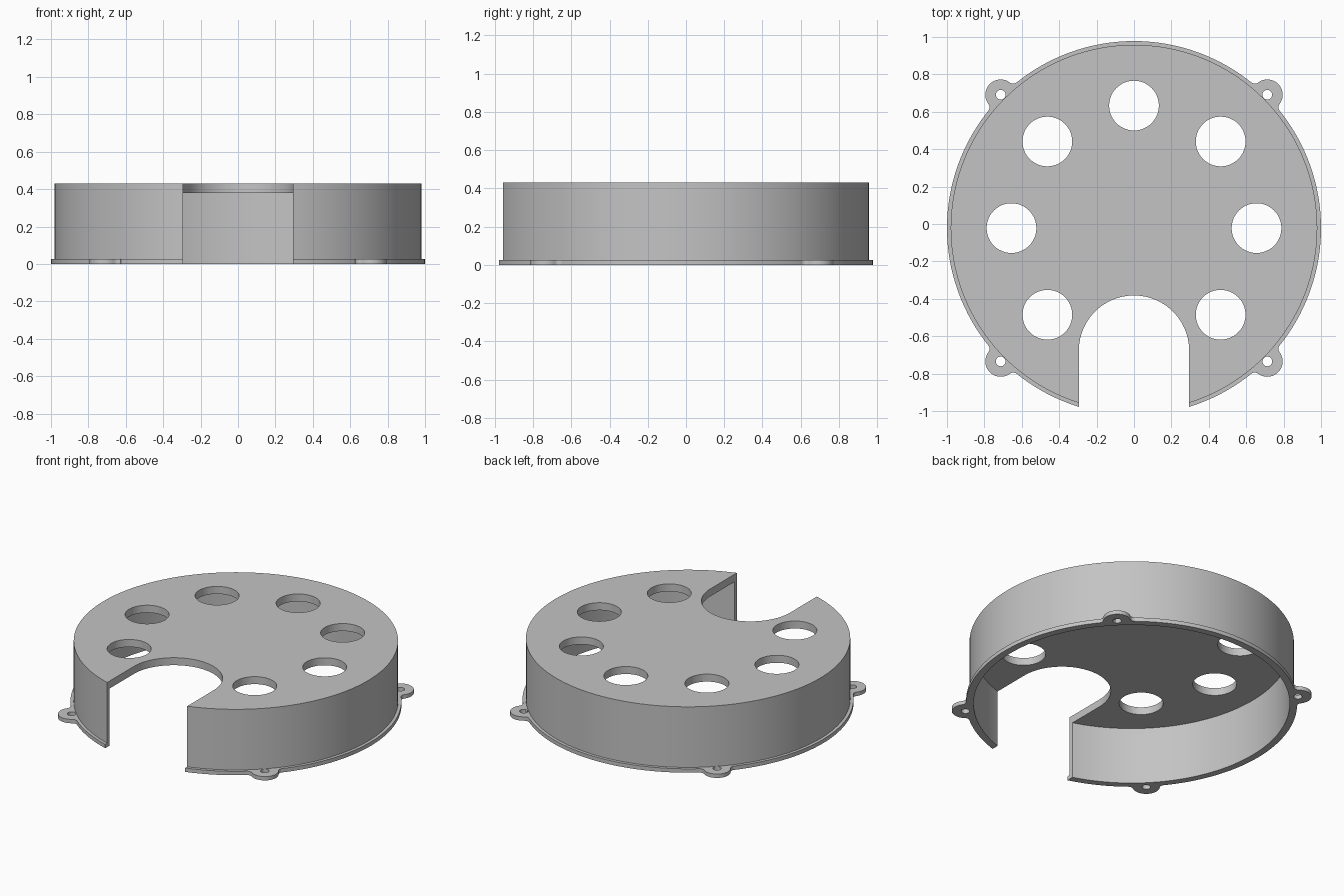
import bpy
import bmesh
from math import sin, cos, pi, radians, acos, sqrt
from mathutils import Vector, Matrix

if "Cube" in bpy.data.objects:
    bpy.data.objects.remove(bpy.data.objects["Cube"], do_unlink=True)

CENTRE_Y = -0.022
HEIGHT, CEILING, FLANGE_TOP = 0.43, 0.38, 0.026
R_FLANGE, R_WALL, R_INNER = 1.0, 0.98, 0.955
R_PORTS, PORT, NOTCH = 0.655, 0.133, 0.295
R_LUGS, LUG, SCREW, FILLET = 1.008, 0.082, 0.026, 0.03

grey = bpy.data.materials.new("plain grey")
grey.use_nodes = True
colour = (0.55, 0.55, 0.55, 1)
grey.diffuse_color = colour
grey.node_tree.nodes["Principled BSDF"].inputs["Base Color"].default_value = colour


def make_object(name, bm):
    bmesh.ops.recalc_face_normals(bm, faces=bm.faces)
    mesh = bpy.data.meshes.new(name)
    bm.to_mesh(mesh)
    bm.free()
    mesh.materials.append(grey)
    obj = bpy.data.objects.new(name, mesh)
    bpy.context.collection.objects.link(obj)
    return obj


def arc(cx, cy, r, start, end, n):
    steps = [start + (end - start) * i / n for i in range(n + 1)]
    return [(cx + r * cos(a), cy + r * sin(a)) for a in steps]


def prism(name, outline, bottom, top):
    bm = bmesh.new()
    face = bm.faces.new([bm.verts.new((x, y, bottom)) for x, y in outline])
    new = bmesh.ops.extrude_face_region(bm, geom=[face])["geom"]
    verts = [v for v in new if isinstance(v, bmesh.types.BMVert)]
    bmesh.ops.translate(bm, verts=verts, vec=(0, 0, top - bottom))
    return make_object(name, bm)


def combine(target, tool, operation):
    tool.hide_render = True
    mod = target.modifiers.new(tool.name, "BOOLEAN")
    mod.object, mod.operation, mod.solver = tool, operation, "EXACT"
    bpy.context.view_layer.objects.active = target
    bpy.ops.object.modifier_apply(modifier=mod.name)
    bpy.data.objects.remove(tool, do_unlink=True)


# Cover shell: a revolved cup, open below, with a thin flange
profile = [(0, CEILING), (R_INNER, CEILING), (R_INNER, 0), (R_FLANGE, 0),
           (R_FLANGE, FLANGE_TOP), (R_WALL, FLANGE_TOP), (R_WALL, HEIGHT), (0, HEIGHT)]
bm = bmesh.new()
ring = [bm.verts.new((r, 0, z)) for r, z in profile]
edges = [bm.edges.new(pair) for pair in zip(ring, ring[1:])]
bmesh.ops.spin(bm, geom=ring + edges, cent=(0, 0, 0), axis=(0, 0, 1),
               angle=2 * pi, steps=144, use_duplicate=False)
bmesh.ops.remove_doubles(bm, verts=bm.verts, dist=0.0001)
cover = make_object("cover", bm)


# Screw lug outline along +x: round end, filleted into the flange
a, b, c = R_FLANGE + FILLET, R_LUGS, LUG + FILLET
swing = acos((a * a + b * b - c * c) / (2 * a * b))
fx, fy = a * cos(swing), a * sin(swing)
lean = acos((fx - R_LUGS) / c)
upper = arc(fx, fy, FILLET, pi + swing, pi + lean, 8)
lower = [(x, -y) for x, y in reversed(upper)]
end = arc(R_LUGS, 0, LUG, lean, -lean, 28)[1:-1]
lug_outline = [(0.97, fy)] + upper + end + lower + [(0.97, -fy)]

for quarter in range(4):
    angle = radians(45 + 90 * quarter)
    lug = prism("lug", lug_outline, 0, FLANGE_TOP)
    lug.data.transform(Matrix.Rotation(angle, 4, "Z"))
    # trim the lug root so that it stays outside the inner wall
    combine(cover, lug, "UNION")
    hole = prism("screw_hole", arc(R_LUGS * cos(angle), R_LUGS * sin(angle),
                                   SCREW, 0, 2 * pi, 24)[:-1], -0.1, 0.1)
    combine(cover, hole, "DIFFERENCE")

# Seven round ports, with the eighth place opened into a notch
for i in range(-1, 6):
    angle = i * pi / 4
    port = prism("port", arc(R_PORTS * cos(angle), R_PORTS * sin(angle),
                             PORT, 0, 2 * pi, 48)[:-1], 0.3, 0.5)
    combine(cover, port, "DIFFERENCE")

notch = prism("notch", arc(0, -R_PORTS, NOTCH, 0, pi, 40)
              + [(-NOTCH, -1.2), (NOTCH, -1.2)], -0.1, 0.6)
combine(cover, notch, "DIFFERENCE")

# Centre the cut cover and shade its round walls
cover.data.transform(Matrix.Translation((0, CENTRE_Y, 0)))
cover.data.materials.clear()
cover.data.materials.append(grey)
for polygon in cover.data.polygons:
    polygon.material_index = 0
bpy.ops.object.select_all(action="DESELECT")
cover.select_set(True)
bpy.context.view_layer.objects.active = cover
bpy.ops.object.shade_smooth_by_angle(angle=radians(30))
